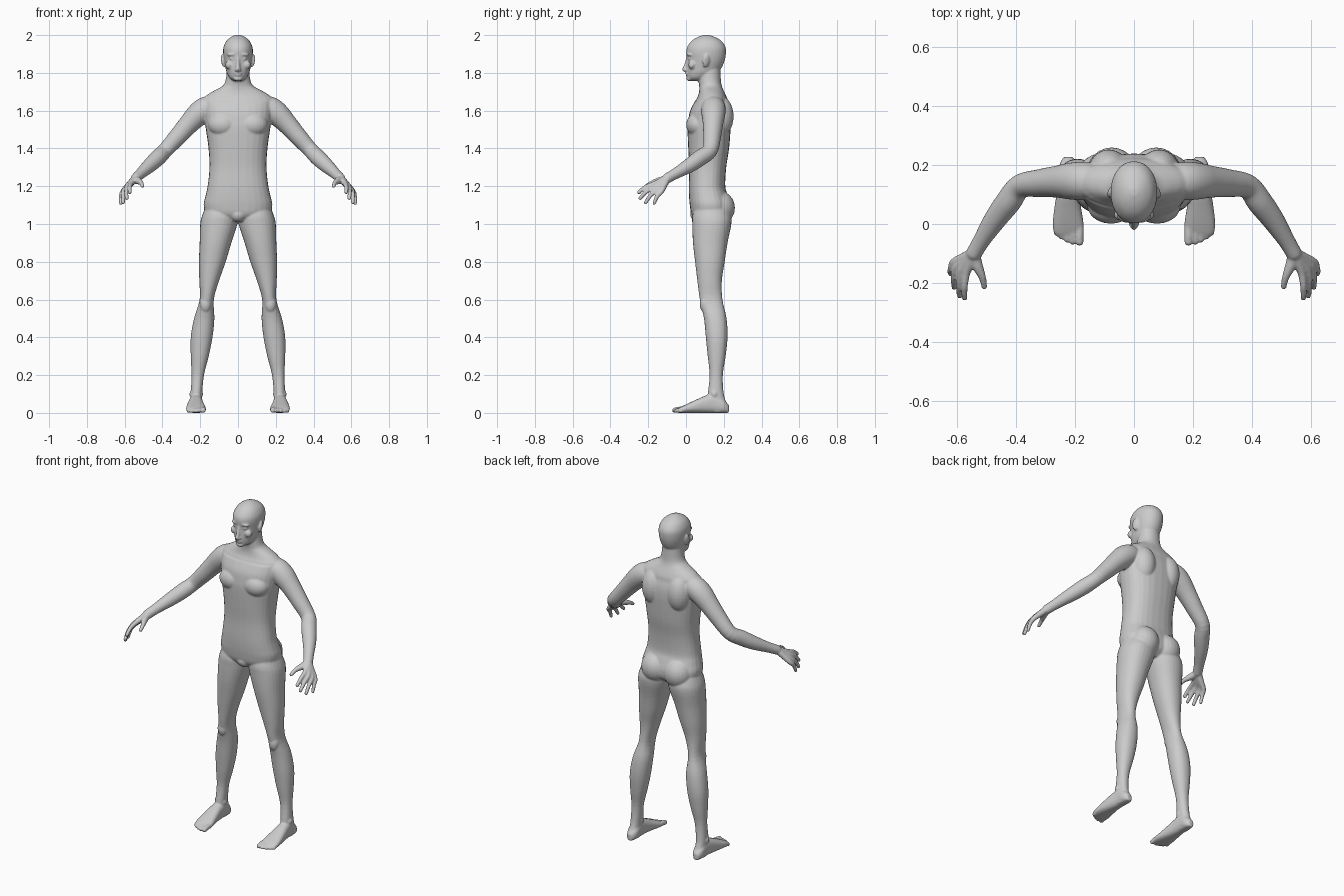
import bpy, bmesh, math
from mathutils import Vector, Matrix

bm = bmesh.new()
N = 28


def smooth_rows(rows, k=4):
    """Catmull-Rom interpolation between the given stations."""
    out = []
    for i in range(len(rows) - 1):
        p0, p1, p2, p3 = (rows[max(0, min(len(rows) - 1, i + d))] for d in (-1, 0, 1, 2))
        for j in range(k):
            t = j / k
            out.append(tuple(0.5 * (2 * b + (c - a) * t + (2 * a - 5 * b + 4 * c - d) * t * t
                                    + (3 * b - a - 3 * c + d) * t ** 3)
                             for a, b, c, d in zip(p0, p1, p2, p3)))
    return out + [rows[-1]]


def skin(rings):
    vs = [[bm.verts.new(p) for p in ring] for ring in rings]
    for a, b in zip(vs, vs[1:]):
        for i in range(N):
            bm.faces.new((a[i], a[(i + 1) % N], b[(i + 1) % N], b[i]))
    bm.faces.new(vs[0][::-1])
    bm.faces.new(vs[-1])


def loft(rows, place, e=2.0):
    """Superellipse sections; place maps a row and unit coordinates to a point."""
    def sup(v):
        return math.copysign(abs(v) ** (2 / e), v)
    angles = [2 * math.pi * i / N for i in range(N)]
    skin([[place(r, sup(math.cos(a)), sup(math.sin(a))) for a in angles] for r in smooth_rows(rows)])


def blob(loc, size, rot=(0, 0, 0)):
    m = Matrix.Translation(loc)
    for ang, ax in zip(rot, "XYZ"):
        m = m @ Matrix.Rotation(ang, 4, ax)
    bmesh.ops.create_uvsphere(bm, u_segments=24, v_segments=16, radius=1,
                              matrix=m @ Matrix.Diagonal((*size, 1)))


def tube(rows):
    """Round limb through rows of x, y, z, radius with a rounded tip."""
    rs = smooth_rows(rows)
    rings = []
    for i, r in enumerate(rs):
        t = (Vector(rs[min(i + 1, len(rs) - 1)][:3]) - Vector(rs[max(i - 1, 0)][:3])).normalized()
        u = t.cross(Vector((0.3, 0.2, 1))).normalized()
        v = t.cross(u)
        rings.append([Vector(r[:3]) + r[3] * (u * math.cos(2 * math.pi * k / N) + v * math.sin(2 * math.pi * k / N))
                      for k in range(N)])
    skin(rings)
    blob(rs[-1][:3], (rs[-1][3],) * 3)


def mid(a, b):
    return (a + b) / 2


# --- parts of one side (+x) ---
# leg: z, inner x, outer x, front y, back y
loft([(1.12, .03, .16, .06, .2), (1.05, .0, .188, .035, .235), (1.0, .003, .2, .033, .24),
      (.9, .035, .203, .037, .22), (.8, .065, .207, .048, .205), (.7, .1, .205, .06, .19),
      (.6, .128, .203, .073, .193), (.5, .125, .233, .095, .215), (.4, .135, .25, .105, .22),
      (.3, .155, .25, .115, .21), (.2, .18, .246, .125, .195), (.1, .19, .25, .115, .2),
      (.04, .192, .25, .11, .218), (.005, .2, .245, .12, .212)],
     lambda r, c, s: (mid(r[1], r[2]) + (r[2] - r[1]) / 2 * c, mid(r[3], r[4]) + (r[4] - r[3]) / 2 * s, r[0]), 2.15)
# kneecap and ankle bones
blob((.172, .1, .575), (.03, .027, .045))
for x in (.194, .248):
    blob((x, .15, .1), (.009, .016, .016))
# foot: y, inner x, outer x, top z
loft([(.227, .208, .237, .04), (.2, .19, .252, .07), (.15, .188, .255, .1), (.1, .185, .262, .09),
      (.05, .178, .27, .068), (0, .17, .275, .045), (-.03, .171, .271, .03), (-.042, .18, .26, .022)],
     lambda r, c, s: (mid(r[1], r[2]) + (r[2] - r[1]) / 2 * c, r[0], r[3] / 2 * (1 + s)), 2.5)
# toes
for x, y, rad in ((.184, -.06, .014), (.208, -.06, .0105), (.227, -.053, .0105), (.245, -.043, .01), (.262, -.03, .01)):
    tube([(x, .0, .022, rad), (x, y + .03, .02, rad), (x, y, rad, rad)])

# arm
tube([(.11, .14, 1.62, .058), (.165, .145, 1.612, .064), (.208, .145, 1.583, .063), (.26, .143, 1.53, .054),
      (.32, .138, 1.462, .047), (.385, .127, 1.39, .041), (.425, .075, 1.35, .043), (.47, .015, 1.308, .038),
      (.515, -.055, 1.267, .029), (.54, -.098, 1.243, .027)])
# fingers with their palm bones: knuckle, tip, tip radius
for kn, tip, rad in (((.568, -.17, 1.212), (.573, -.25, 1.168), .0098), ((.588, -.165, 1.197), (.589, -.243, 1.136), .0098),
                     ((.602, -.15, 1.182), (.608, -.214, 1.113), .0096), ((.61, -.13, 1.172), (.621, -.168, 1.109), .009)):
    k, t = Vector(kn), Vector(tip)
    m = (k + t) / 2 + Vector((.003, -.004, .006))
    tube([(.545, -.1, 1.24, .02), (*((Vector((.545, -.1, 1.24)) + k) / 2), .017),
          (*k, .0135), (*m, .0115), (*t, rad)])
# thumb
tube([(.54, -.105, 1.238, .02), (.528, -.145, 1.228, .018), (.513, -.18, 1.218, .0125), (.506, -.212, 1.2, .01)])

# chest, shoulder blade, buttock
blob((.078, .062, 1.525), (.08, .061, .065))
blob((.085, .178, 1.57), (.07, .074, .11))
blob((.075, .175, 1.085), (.085, .084, .09))
# ear, brow, eye, cheek
blob((.079, .106, 1.864), (.009, .02, .034), (-.15, .12, .35))
blob((.034, .019, 1.897), (.025, .014, .008), (0, .1, .3))
blob((.032, .022, 1.876), (.013, .012, .0085))
blob((.046, .032, 1.842), (.022, .02, .022))
# nostril wing
blob((.011, .001, 1.815), (.008, .011, .007))

# --- mirror to the other side ---
dup = bmesh.ops.duplicate(bm, geom=bm.verts[:] + bm.edges[:] + bm.faces[:])["geom"]
bmesh.ops.scale(bm, vec=(-1, 1, 1), verts=[g for g in dup if isinstance(g, bmesh.types.BMVert)])


# --- central parts ---
def section(r, c, s):
    return (r[3] * c, mid(r[1], r[2]) + (r[2] - r[1]) / 2 * s, r[0])


# torso and neck: z, front y, back y, half width
loft([(1.015, .06, .19, .09), (1.05, .03, .23, .165), (1.1, .02, .236, .182), (1.15, .016, .222, .172),
      (1.2, .015, .208, .161), (1.3, .017, .213, .151), (1.4, .012, .228, .156), (1.5, .008, .236, .17),
      (1.55, .012, .238, .176), (1.6, .022, .234, .18), (1.65, .047, .22, .182)], section, 2.4)
loft([(1.58, .03, .23, .16), (1.65, .05, .222, .19), (1.68, .064, .212, .168), (1.705, .07, .2, .128),
      (1.73, .07, .19, .083), (1.76, .066, .185, .066), (1.82, .07, .182, .058)], section, 2.1)
# groin
blob((0, .065, 1.05), (.045, .042, .04))
# head
loft([(1.757, .03, .09, .022), (1.773, .01, .125, .044), (1.8, .006, .165, .059), (1.83, .005, .19, .067),
      (1.87, .007, .206, .075), (1.91, .002, .212, .079), (1.94, .008, .208, .076), (1.97, .031, .187, .061),
      (1.99, .062, .153, .037), (2.001, .095, .12, .012)], section, 2.1)
# nose, lips, chin
tube([(0, .012, 1.89, .009), (0, .003, 1.85, .01), (0, -.009, 1.818, .0115)])
blob((0, .007, 1.799), (.021, .01, .005))
blob((0, .008, 1.788), (.018, .01, .006))
blob((0, .02, 1.769), (.024, .018, .013))

# --- fuse everything into one continuous skin ---
bmesh.ops.recalc_face_normals(bm, faces=bm.faces[:])
mesh = bpy.data.meshes.new("body")
bm.to_mesh(mesh)
bm.free()
body = bpy.data.objects.new("body", mesh)
bpy.context.collection.objects.link(body)
fuse = body.modifiers.new("fuse", 'REMESH')
fuse.mode = 'VOXEL'
fuse.voxel_size = .005
fuse.use_smooth_shade = True
relax = body.modifiers.new("relax", 'SMOOTH')
relax.factor = .5
relax.iterations = 4
